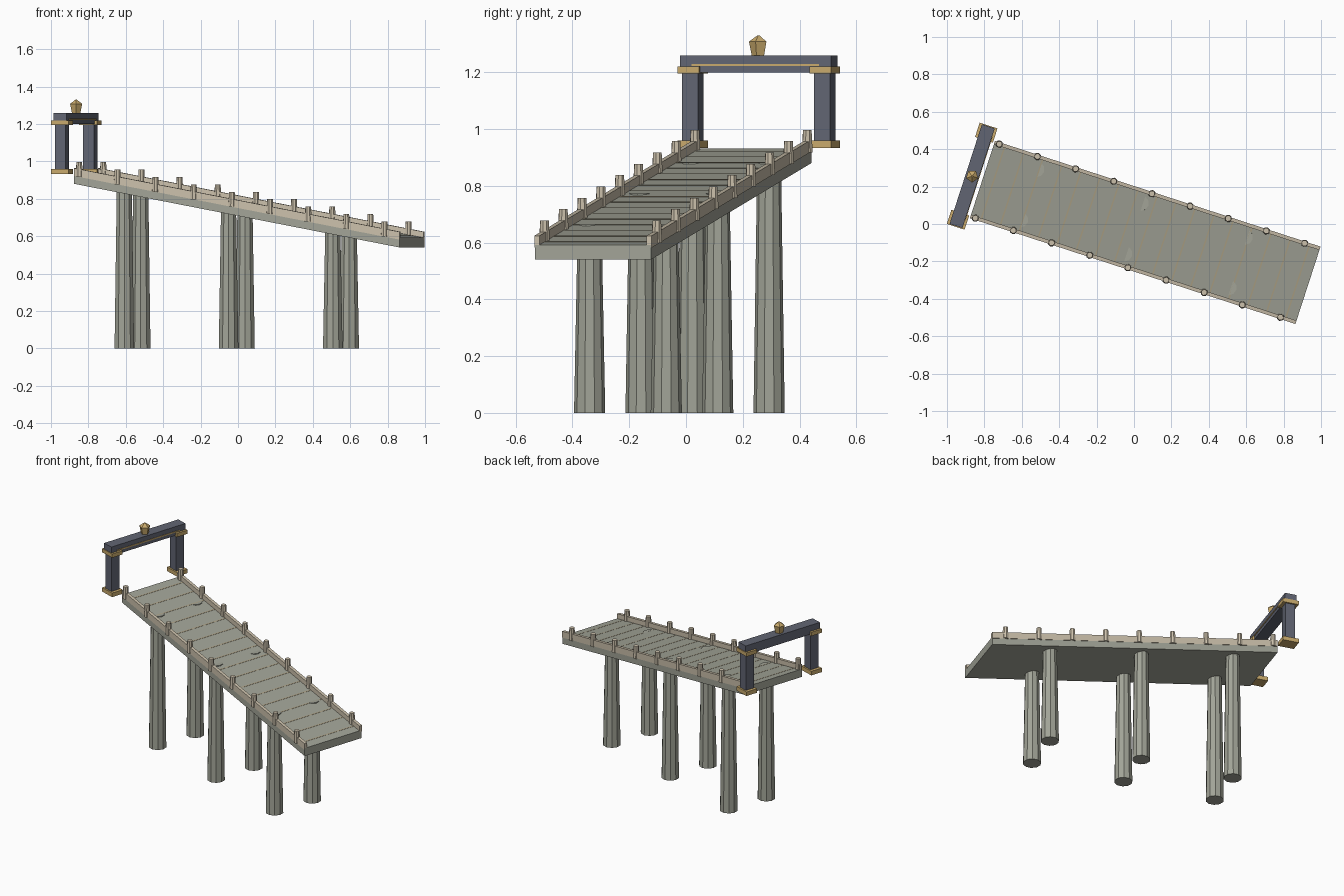
import bpy, bmesh, math
from mathutils import Matrix, Vector

if "Cube" in bpy.data.objects:
    bpy.data.objects.remove(bpy.data.objects["Cube"])

# Local frame: u along the pier, v across it, rotated 18 degrees clockwise
FRAME = Matrix.Translation((0.06, -0.045, 0)) @ Matrix.Rotation(math.radians(-18), 4, 'Z')
SLOPE = 0.186
HALF = 0.915


def top_z(u):
    return 0.592 + SLOPE * (HALF - u)


def material(name, rgb):
    m = bpy.data.materials.new(name)
    m.diffuse_color = (*rgb, 1)
    m.use_nodes = True
    m.node_tree.nodes["Principled BSDF"].inputs["Base Color"].default_value = m.diffuse_color
    return m


STONE = material("weathered_stone", (0.36, 0.37, 0.31))
TAN = material("pale_wood", (0.60, 0.53, 0.41))
SEAM = material("seam_wood", (0.42, 0.36, 0.24))
SLATE = material("slate", (0.12, 0.13, 0.17))
GOLD = material("brass", (0.58, 0.40, 0.15))


def finish(bm, name, mat):
    bmesh.ops.recalc_face_normals(bm, faces=bm.faces)
    bm.transform(FRAME)
    me = bpy.data.meshes.new(name)
    bm.to_mesh(me)
    bm.free()
    me.materials.append(mat)
    ob = bpy.data.objects.new(name, me)
    bpy.context.collection.objects.link(ob)
    return ob


def box(name, mat, u, v, z, sloped=False):
    """Box from (min, max) ranges; sloped boxes take z relative to the deck top."""
    bm = bmesh.new()
    bmesh.ops.create_cube(bm, size=1)
    for p in bm.verts:
        c = [a + (b - a) * (t + 0.5) for (a, b), t in zip((u, v, z), p.co)]
        if sloped:
            c[2] += top_z(c[0])
        p.co = Vector(c)
    return finish(bm, name, mat)


def lathe(name, mat, u, v, rings, sides):
    """Stack of (z, radius) polygon rings, closed at both ends."""
    bm = bmesh.new()
    loops = []
    for z, r in rings:
        loops.append([bm.verts.new((u + r * math.cos(2 * math.pi * i / sides),
                                    v + r * math.sin(2 * math.pi * i / sides), z))
                      for i in range(sides)])
    for a, b in zip(loops, loops[1:]):
        for i in range(sides):
            j = (i + 1) % sides
            bm.faces.new((a[i], a[j], b[j], b[i]))
    bm.faces.new(loops[0])
    bm.faces.new(loops[-1])
    return finish(bm, name, mat)


# Sloping deck and cross seams
box("deck", STONE, (-HALF, HALF), (-0.215, 0.215), (-0.052, 0), True)
for i in range(17):
    u = -0.856 + i * 0.107
    box(f"deck_seam_{i}", SEAM, (u - 0.004, u + 0.004), (-0.198, 0.198), (-0.01, 0.001), True)

# Side curbs, railing stubs and support piles
for s, side in ((-1, "near"), (1, "far")):
    v0, v1 = sorted((s * 0.198, s * 0.2175))
    box(f"curb_{side}", TAN, (-HALF, HALF), (v0, v1), (-0.01, 0.032), True)
    for i in range(9):
        u = -0.888 + i * 0.2145
        z = top_z(u)
        lathe(f"stub_{side}_{i}", TAN, u, s * 0.208,
              [(z - 0.01, 0.020), (z + 0.070, 0.016)], 8)
    for i in range(3):
        u = -0.656 + i * 0.586
        lathe(f"pile_{side}_{i}", STONE, u, s * 0.142,
              [(0, 0.055), (top_z(u) - 0.002, 0.042)], 10)

# Gateway: pillars with brass bases and capitals
G = -0.973
for s, side in ((-1, "near"), (1, "far")):
    v = s * 0.2445
    box(f"gate_pillar_{side}", SLATE, (G - 0.03, G + 0.03), (v - 0.03, v + 0.03), (0.94, 1.205))
    for part, z in (("base", (0.933, 0.960)), ("capital", (1.195, 1.220))):
        box(f"gate_{part}_{side}", GOLD, (G - 0.05, G + 0.05), (v - 0.04, v + 0.04), z)

# Lintel, its trim strip and the finial
box("gate_lintel", SLATE, (G - 0.036, G + 0.036), (-0.28, 0.28), (1.20, 1.26))
box("lintel_trim", GOLD, (G + 0.03, G + 0.039), (-0.236, 0.236), (1.222, 1.230))
lathe("finial", GOLD, G, 0, [(1.255, 0.023), (1.308, 0.034), (1.330, 0.004)], 5)
